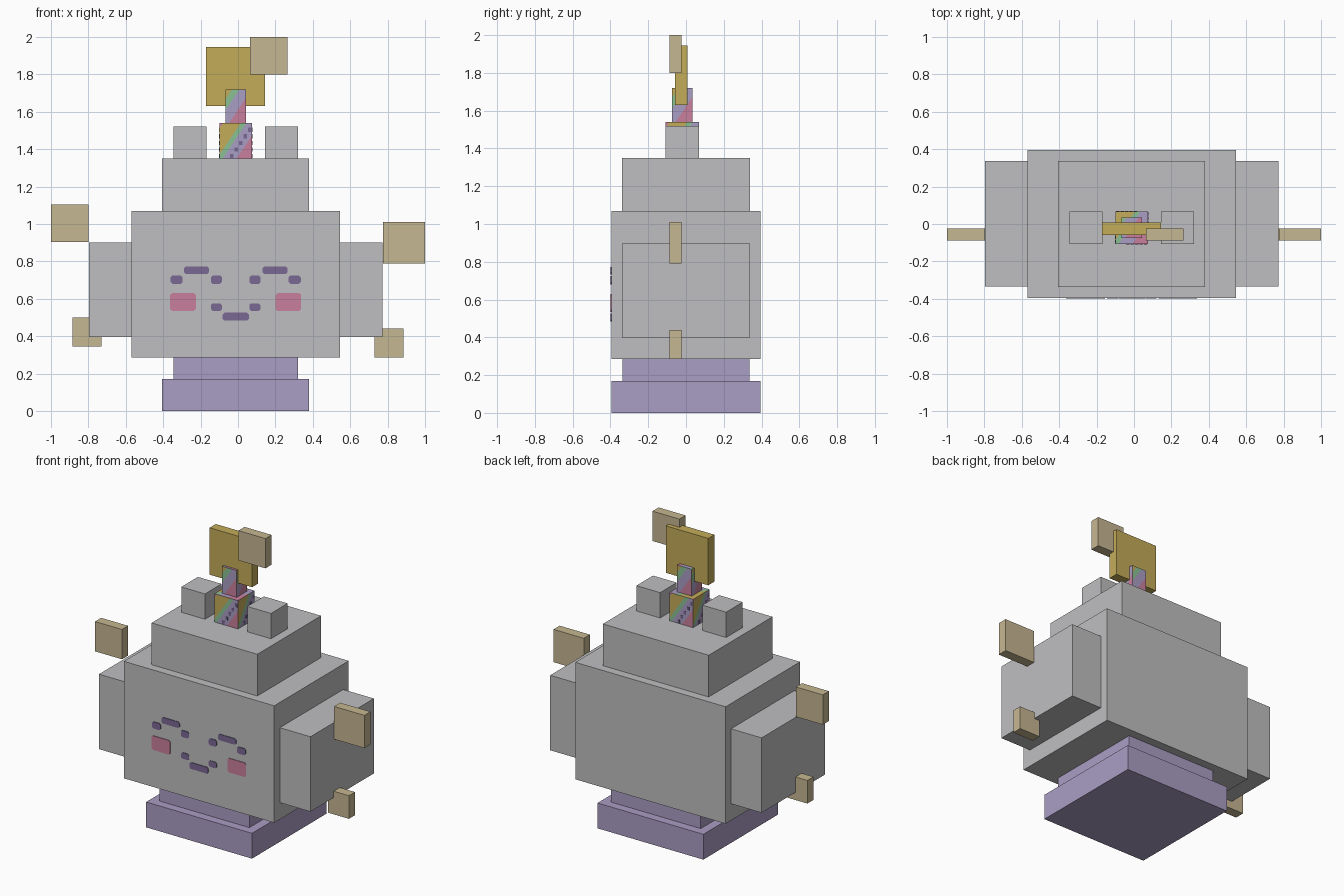
import bpy, bmesh, math
from mathutils import Matrix, Vector

if "Cube" in bpy.data.objects:
    bpy.data.objects.remove(bpy.data.objects["Cube"], do_unlink=True)


def material(name, rgb):
    lin = [((c / 255 + 0.055) / 1.055) ** 2.4 for c in rgb] + [1.0]
    m = bpy.data.materials.new(name)
    m.use_nodes = True
    m.diffuse_color = lin
    m.node_tree.nodes["Principled BSDF"].inputs["Base Color"].default_value = lin
    return m


GREY = material("light_grey", (191, 191, 193))
LILAC = material("lilac", (170, 157, 196))
PLUM = material("plum", (122, 104, 148))
PINK = material("pink", (200, 128, 156))
GOLD = material("gold", (196, 172, 90))
SAND = material("sand", (198, 183, 146))
GREEN = material("mint_green", (138, 192, 148))

CX = -0.0125          # the body's mirror line
HORN_Y = -0.02        # depth of horn and ears


def finish(name, bm, mats):
    me = bpy.data.meshes.new(name)
    bm.to_mesh(me)
    bm.free()
    for m in mats:
        me.materials.append(m)
    ob = bpy.data.objects.new(name, me)
    bpy.context.collection.objects.link(ob)
    return ob


def box(name, xs, ys, zs, mat):
    lo, hi = Vector((xs[0], ys[0], zs[0])), Vector((xs[1], ys[1], zs[1]))
    bm = bmesh.new()
    bmesh.ops.create_cube(bm, size=1, matrix=Matrix.Translation((lo + hi) / 2)
                          @ Matrix.Diagonal((*(hi - lo), 1)))
    return finish(name, bm, [mat])


def centred(name, half_x, half_y, zs, mat):
    return box(name, (CX - half_x, CX + half_x), (-half_y, half_y), zs, mat)


def plate(name, xs, zs, mat, cut=0.01):
    """Thin front panel with clipped corners."""
    (a, b), (c, d) = xs, zs
    pts = [(a + cut, c), (b - cut, c), (b, c + cut), (b, d - cut),
           (b - cut, d), (a + cut, d), (a, d - cut), (a, c + cut)]
    bm = bmesh.new()
    f = bm.faces.new([bm.verts.new((x, -0.394, z)) for x, z in pts])
    r = bmesh.ops.extrude_face_region(bm, geom=[f])
    for v in r["geom"]:
        if isinstance(v, bmesh.types.BMVert):
            v.co.y -= 0.005
    bmesh.ops.recalc_face_normals(bm, faces=bm.faces[:])
    return finish(name, bm, [mat])


# Stepped pedestal, body and head block
centred("pedestal_base", 0.393, 0.395, (0, 0.17), LILAC)
centred("pedestal_neck", 0.333, 0.337, (0.17, 0.285), LILAC)
centred("body", 0.558, 0.395, (0.285, 1.07), GREY)
centred("head_block", 0.393, 0.338, (1.07, 1.35), GREY)

# Arms and ears, mirrored
for side, s in (("left", 1), ("right", -1)):
    xs = sorted((CX + s * 0.558, CX + s * 0.785))
    box(side + "_arm", xs, (-0.335, 0.337), (0.397, 0.90), GREY)
    xs = sorted((CX + s * 0.157, CX + s * 0.333))
    box(side + "_ear", xs, (-0.108, 0.068), (1.35, 1.52), GREY)

    # Closed eye, cheek and mouth corner
    for part, a, b, z0, z1, mat in (
            ("eye_inner", 0.073, 0.133, 0.68, 0.725, PLUM),
            ("eye_top", 0.143, 0.277, 0.732, 0.773, PLUM),
            ("eye_outer", 0.283, 0.348, 0.68, 0.725, PLUM),
            ("mouth_corner", 0.073, 0.133, 0.535, 0.576, PLUM),
            ("cheek", 0.213, 0.350, 0.535, 0.63, PINK)):
        plate(f"{side}_{part}", sorted((CX + s * a, CX + s * b)), (z0, z1), mat)
plate("mouth_middle", (CX - 0.07, CX + 0.07), (0.483, 0.526), PLUM)

# Floating sparkle tiles and the large gold tile
SPARK_Y = (-0.088, -0.023)
for name, xs, zs in (("top_sparkle", (0.065, 0.265), (1.80, 2.0)),
                     ("upper_left_sparkle", (0.775, 1.0), (0.79, 1.01)),
                     ("upper_right_sparkle", (-1.0, -0.80), (0.905, 1.105)),
                     ("lower_left_sparkle", (0.73, 0.885), (0.285, 0.44)),
                     ("lower_right_sparkle", (-0.885, -0.73), (0.345, 0.50))):
    box(name, xs, SPARK_Y, zs, SAND)
box("gold_tile", (-0.17, 0.145), (-0.058, 0.007), (1.63, 1.945), GOLD)

STRIPES = [GOLD, GREEN, LILAC, PINK]
SLOPE = 0.67


def striped_horn(name, half, z0, height, limits, first):
    """Square block whose four sides carry diagonal stripes.
    limits are the stripe borders along (u - SLOPE * v)."""
    out = bmesh.new()
    place = Matrix.Translation((CX, HORN_Y, z0))
    for k in range(6):
        h = height if k < 4 else 2 * half
        bm = bmesh.new()
        bm.faces.new([bm.verts.new(p) for p in (
            (-half, 0, 0), (half, 0, 0), (half, 0, h), (-half, 0, h))])
        for t in limits:
            bmesh.ops.bisect_plane(bm, geom=bm.verts[:] + bm.edges[:] + bm.faces[:],
                                   plane_co=(t, 0, 0), plane_no=(1, 0, -SLOPE))
        if k < 4:
            m = Matrix.Rotation(k * math.pi / 2, 4, "Z") @ Matrix.Translation((0, -half, 0))
        else:
            up = 1 if k == 4 else -1
            m = (Matrix.Translation((0, -half * up, height if k == 4 else 0))
                 @ Matrix.Rotation(-up * math.pi / 2, 4, "X"))
        for f in bm.faces:
            c = f.calc_center_median()
            t = c.x - SLOPE * c.z
            new = out.faces.new([out.verts.new(place @ m @ v.co) for v in f.verts])
            new.material_index = (first + sum(t > b for b in limits)) % len(STRIPES)
        bm.free()
    bmesh.ops.remove_doubles(out, verts=out.verts[:], dist=1e-5)
    bmesh.ops.recalc_face_normals(out, faces=out.faces[:])
    return finish(name, out, STRIPES)


striped_horn("horn_lower", 0.0875, 1.35, 0.19, (-0.195, -0.10, -0.07, 0.005), 3)
striped_horn("horn_upper", 0.054, 1.54, 0.18, (-0.14, -0.10, -0.035), 0)

# Dark flecks climbing each side of the lower horn
flecks = bmesh.new()
for k in range(4):
    for i in range(5):
        m = (Matrix.Translation((CX, HORN_Y, 1.35)) @ Matrix.Rotation(k * math.pi / 2, 4, "Z")
             @ Matrix.Translation((-0.02 + i * 0.0235, -0.0875, 0.014 + i * 0.035))
             @ Matrix.Diagonal((0.018, 0.003, 0.022, 1)))
        bmesh.ops.create_cube(flecks, size=1, matrix=m)
finish("horn_flecks", flecks, [PLUM])
